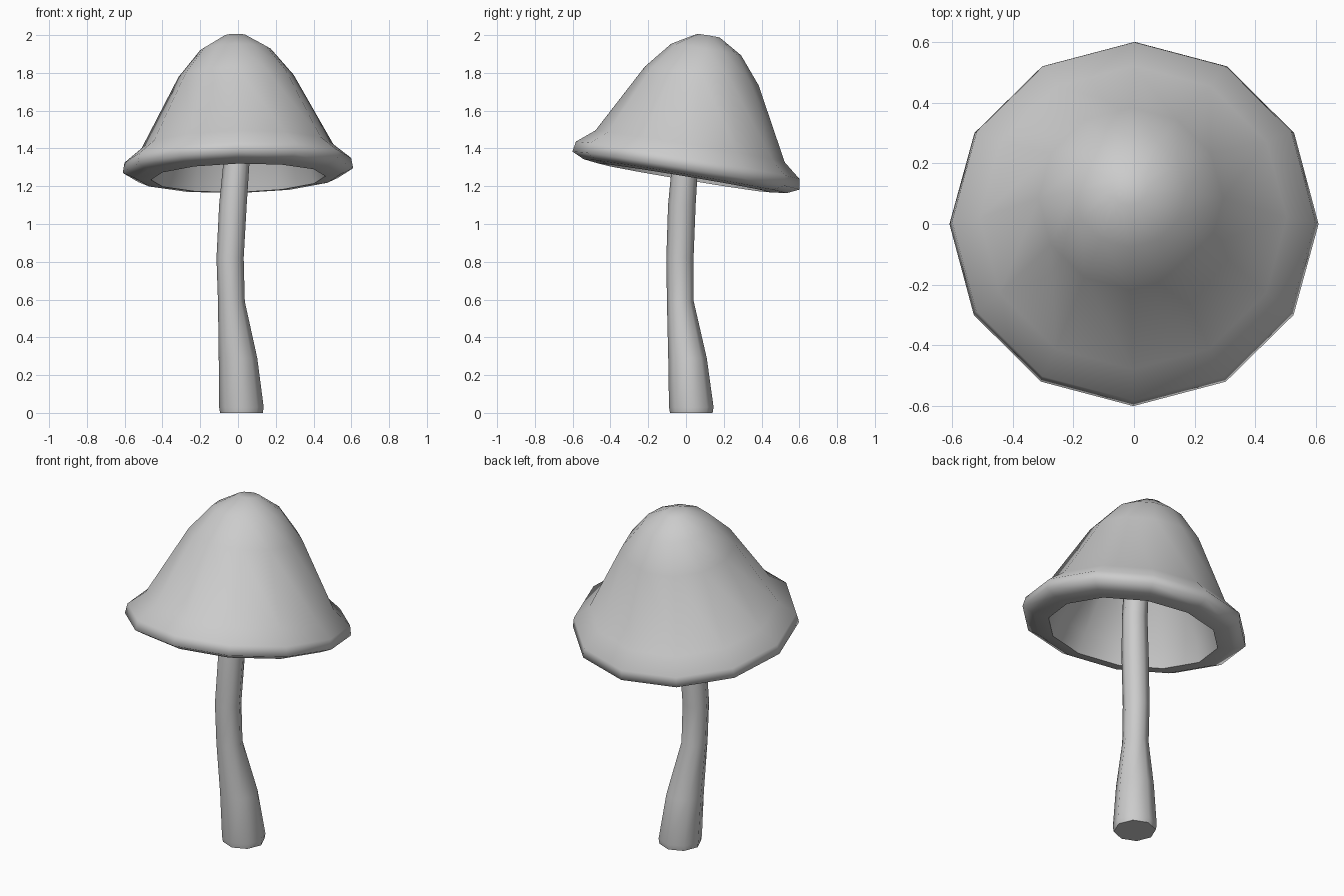
import bpy, bmesh, math
from mathutils import Matrix, Vector

cube = bpy.data.objects.get("Cube")
if cube:
    bpy.data.objects.remove(cube, do_unlink=True)

grey = bpy.data.materials.new("light grey")
grey.use_nodes = True
grey.diffuse_color = (0.6, 0.6, 0.6, 1)
grey.node_tree.nodes["Principled BSDF"].inputs["Base Color"].default_value = (0.6, 0.6, 0.6, 1)


def make_tube(name, rings, sides, matrix=Matrix()):
    """Skin circular rings (x, y, z, radius); both ends are closed."""
    bm = bmesh.new()
    loops = []
    for x, y, z, r in rings:
        loops.append([bm.verts.new(matrix @ Vector((
            x + r * math.cos(math.tau * i / sides),
            y + r * math.sin(math.tau * i / sides), z))) for i in range(sides)])
    for a, b in zip(loops, loops[1:]):
        for i in range(sides):
            j = (i + 1) % sides
            bm.faces.new((a[i], a[j], b[j], b[i]))
    bm.faces.new(loops[0])
    bm.faces.new(loops[-1])
    bmesh.ops.recalc_face_normals(bm, faces=bm.faces)
    mesh = bpy.data.meshes.new(name)
    bm.to_mesh(mesh)
    bm.free()
    mesh.materials.append(grey)
    obj = bpy.data.objects.new(name, mesh)
    bpy.context.collection.objects.link(obj)
    bpy.ops.object.select_all(action='DESELECT')
    obj.select_set(True)
    bpy.context.view_layer.objects.active = obj
    bpy.ops.object.shade_smooth_by_angle(angle=math.radians(80))
    return obj


# Bent stem, flared at the foot and running up into the hollow cap
make_tube("stem", [
    (0.018, 0.028, 0.0, 0.113), (0.018, 0.028, 0.03, 0.118),
    (0.0, 0.008, 0.29, 0.102), (-0.035, -0.03, 0.59, 0.071),
    (-0.042, -0.032, 0.82, 0.072), (-0.027, -0.022, 1.1, 0.073),
    (-0.008, -0.004, 1.33, 0.069), (0.0, 0.04, 1.8, 0.066)], 8)

# Bell-shaped cap: (radius, height) from the crown, round the rim, up the inside
profile = [(0.06, 0.724), (0.187, 0.65), (0.305, 0.508), (0.508, 0.13),
           (0.60, 0.055), (0.61, 0.0), (0.545, -0.03), (0.462, -0.04),
           (0.43, 0.07), (0.26, 0.42), (0.15, 0.56), (0.05, 0.62)]
tilt = (Matrix.Translation((0, 0, 1.283)) @ Matrix.Rotation(math.radians(-1.2), 4, 'Y')
        @ Matrix.Rotation(math.radians(-9.5), 4, 'X'))
make_tube("cap", [(0, 0, h, r) for r, h in profile], 12, tilt)
